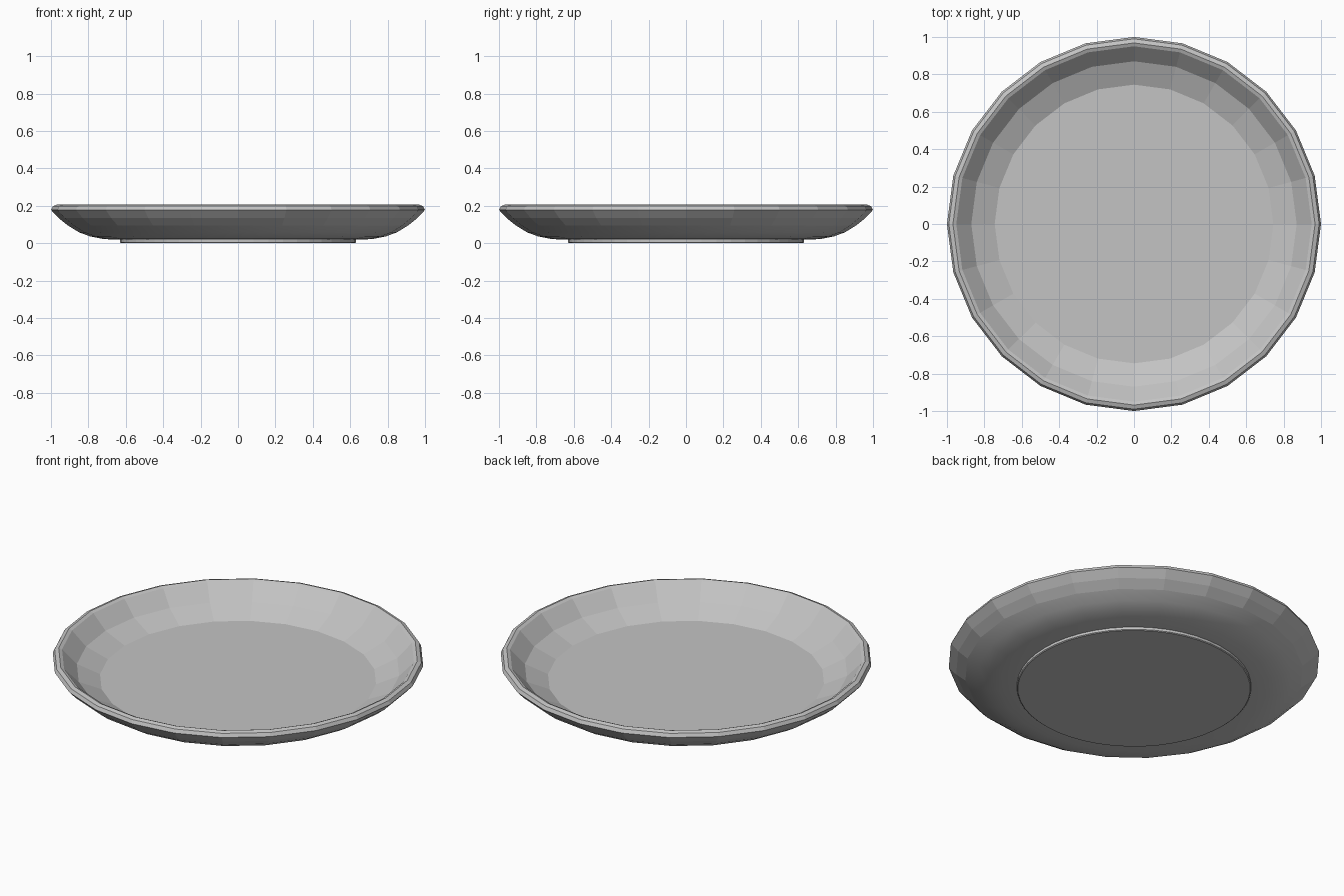
import bpy
import bmesh
from math import sin, cos, tau

cube = bpy.data.objects.get("Cube")
if cube:
    bpy.data.objects.remove(cube, do_unlink=True)

grey = bpy.data.materials.new("plain grey")
grey.use_nodes = True
colour = (0.55, 0.55, 0.55, 1)
grey.diffuse_color = colour
grey.node_tree.nodes["Principled BSDF"].inputs["Base Color"].default_value = colour


def lathe(name, profile, sides, smooth_rows=()):
    """Revolve (radius, height) points around z and cap both open ends."""
    bm = bmesh.new()
    rings = [[bm.verts.new((r * cos(tau * i / sides), r * sin(tau * i / sides), z))
              for i in range(sides)] for r, z in profile]
    for row, (low, high) in enumerate(zip(rings, rings[1:])):
        for i in range(sides):
            j = (i + 1) % sides
            face = bm.faces.new((low[i], low[j], high[j], high[i]))
            face.smooth = row in smooth_rows
    bm.faces.new(rings[0])
    bm.faces.new(rings[-1])
    bmesh.ops.recalc_face_normals(bm, faces=bm.faces)
    mesh = bpy.data.meshes.new(name)
    bm.to_mesh(mesh)
    bm.free()
    mesh.materials.append(grey)
    obj = bpy.data.objects.new(name, mesh)
    bpy.context.collection.objects.link(obj)
    return obj


# Dish: curved underside, bevelled rim, two-step inner wall, flat floor
underside = [(0.62, 0.018), (0.72, 0.022), (0.79, 0.036), (0.85, 0.058),
             (0.91, 0.095), (0.96, 0.135)]
rim = [(1.0, 0.178), (0.99, 0.198), (0.968, 0.206), (0.95, 0.198)]
inside = [(0.87, 0.115), (0.745, 0.06)]
lathe("plate_dish", underside + rim + inside, 24, smooth_rows=(0, 1, 2, 3))

# Shallow foot under the dish
lathe("plate_foot", [(0.625, 0.0), (0.63, 0.004), (0.63, 0.02)], 48)
